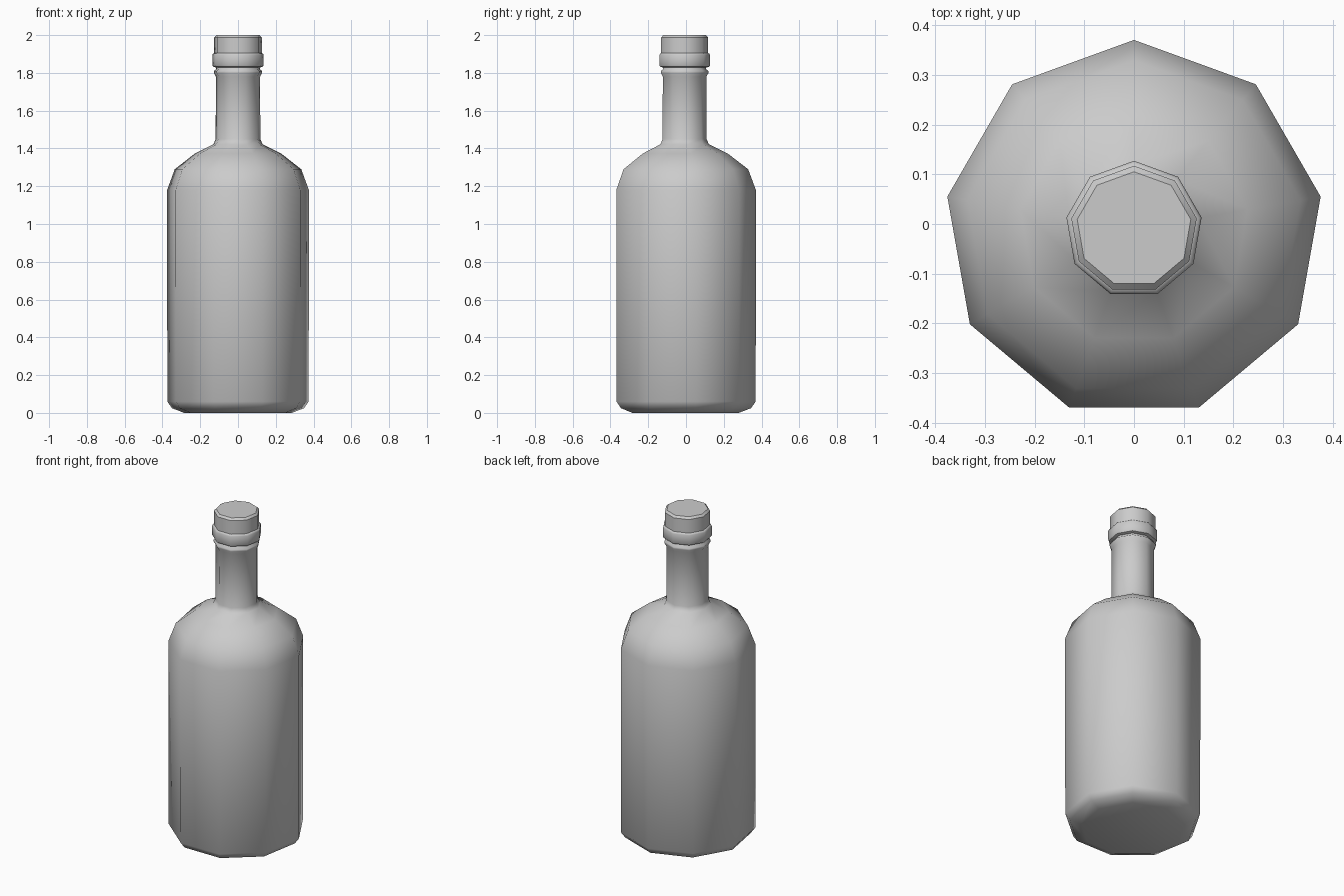
import bpy, bmesh, math

if "Cube" in bpy.data.objects:
    bpy.data.objects.remove(bpy.data.objects["Cube"])

SIDES = 9
CY = -0.011  # nine-sided ring sits slightly off so its bounds are centred


def lathe(name, profile, angle):
    """Revolve (radius, z) points into a closed nine-sided solid."""
    bm = bmesh.new()
    rings = []
    for r, z in profile:
        ring = []
        for i in range(SIDES):
            a = math.pi / 2 + 2 * math.pi * i / SIDES
            ring.append(bm.verts.new((r * math.cos(a), CY + r * math.sin(a), z)))
        rings.append(ring)
    for lo, hi in zip(rings, rings[1:]):
        for i in range(SIDES):
            j = (i + 1) % SIDES
            bm.faces.new((lo[i], lo[j], hi[j], hi[i]))
    bm.faces.new(rings[0][::-1])
    bm.faces.new(rings[-1])
    mesh = bpy.data.meshes.new(name)
    bm.to_mesh(mesh)
    bm.free()
    obj = bpy.data.objects.new(name, mesh)
    bpy.context.collection.objects.link(obj)
    bpy.ops.object.select_all(action='DESELECT')
    obj.select_set(True)
    bpy.context.view_layer.objects.active = obj
    bpy.ops.object.shade_smooth_by_angle(angle=math.radians(angle))
    return obj


# Body: base, straight wall, rounded shoulder, neck and small lip
lathe("bottle_body", [
    (0.29, 0.0), (0.355, 0.025), (0.38, 0.06), (0.381, 1.18),
    (0.34, 1.29), (0.232, 1.373), (0.132, 1.422), (0.12, 1.45),
    (0.119, 1.78), (0.130, 1.80), (0.130, 1.81), (0.117, 1.82),
    (0.117, 1.84),
], 60)

# Cap: wide lower band, then narrower top with a bevelled rim
lathe("bottle_cap", [
    (0.119, 1.828), (0.134, 1.833), (0.138, 1.84), (0.138, 1.895),
    (0.134, 1.902), (0.128, 1.905), (0.128, 1.988), (0.116, 2.0),
], 42)
